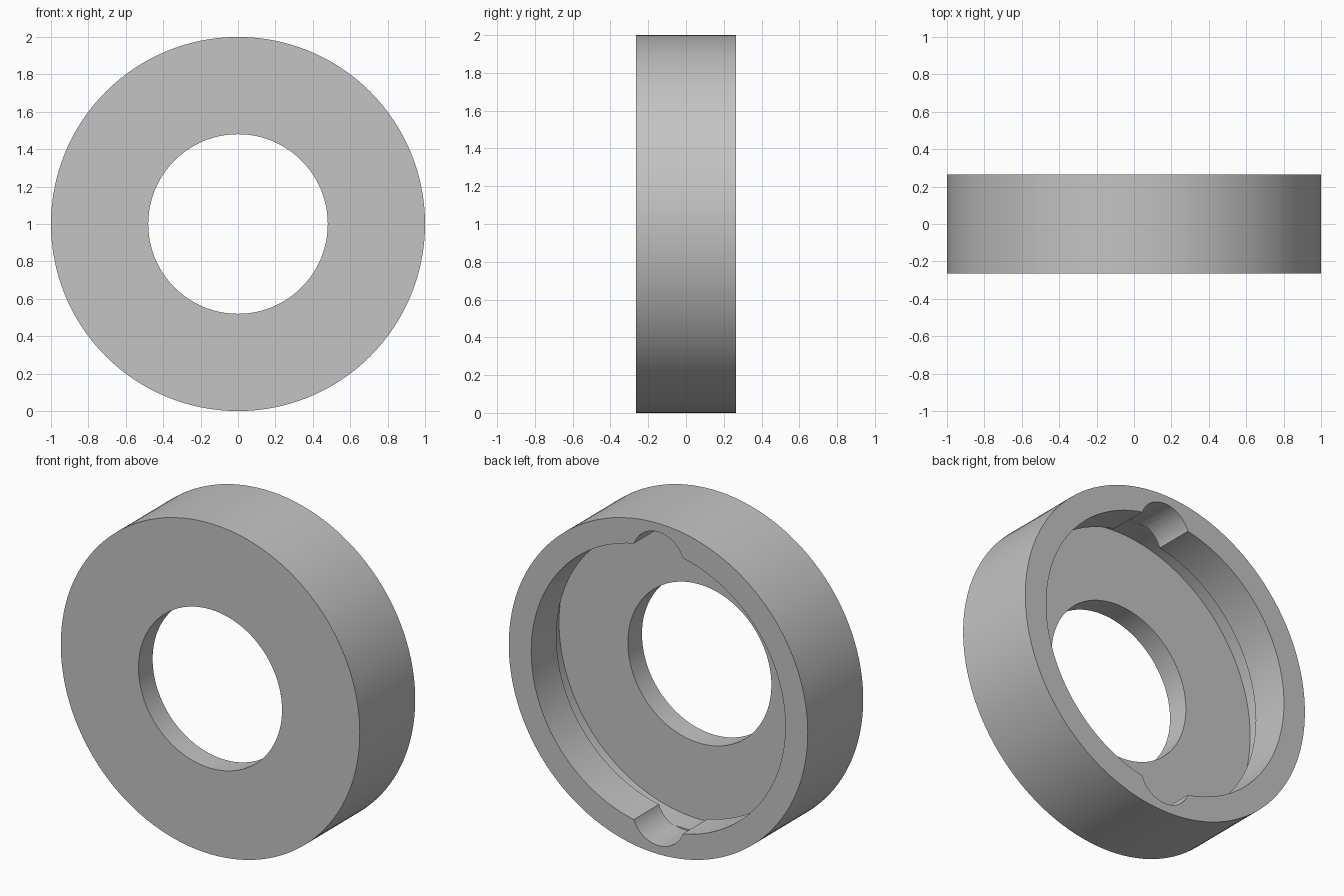
import bpy, bmesh, math
from mathutils import Matrix, Vector

if "Cube" in bpy.data.objects:
    bpy.data.objects.remove(bpy.data.objects["Cube"])

SEGMENTS = 128
HALF = 0.265          # half thickness along y
FLOOR_Y = -0.13       # pocket floor
LIP_Y = 0.025         # inner end of the lip
CENTRE = Vector((0, 0, 1))

grey = bpy.data.materials.new("plain grey")
grey.use_nodes = True
colour = (0.55, 0.55, 0.55, 1)
grey.diffuse_color = colour
grey.node_tree.nodes["Principled BSDF"].inputs["Base Color"].default_value = colour


def make_object(name, bm):
    bmesh.ops.recalc_face_normals(bm, faces=bm.faces)
    mesh = bpy.data.meshes.new(name)
    bm.to_mesh(mesh)
    bm.free()
    mesh.materials.append(grey)
    obj = bpy.data.objects.new(name, mesh)
    bpy.context.collection.objects.link(obj)
    return obj


def lathe(name, profile):
    """Turn a closed (radius, y) profile about the y axis."""
    bm = bmesh.new()
    verts = [bm.verts.new(CENTRE + Vector((0, y, r))) for r, y in profile]
    edges = [bm.edges.new((v, verts[i - 1])) for i, v in enumerate(verts)]
    bmesh.ops.spin(bm, geom=verts + edges, cent=CENTRE, axis=(0, 1, 0),
                   angle=math.tau, steps=SEGMENTS, use_merge=False)
    bmesh.ops.remove_doubles(bm, verts=bm.verts, dist=1e-4)
    return make_object(name, bm)


def rod(name, z, radius, y0, y1):
    """Cylinder along y, used to cut a notch."""
    bm = bmesh.new()
    place = Matrix.Translation((0, (y0 + y1) / 2, z)) @ Matrix.Rotation(math.pi / 2, 4, "X")
    bmesh.ops.create_cone(bm, cap_ends=True, segments=64, radius1=radius,
                          radius2=radius, depth=y1 - y0, matrix=place)
    return make_object(name, bm)


# Ring with a centre hole, a rear pocket and an undercut behind the lip
ring = lathe("ring_housing", [
    (0.48, -HALF), (1.0, -HALF), (1.0, HALF), (0.85, HALF),
    (0.85, LIP_Y), (0.94, LIP_Y), (0.94, FLOOR_Y), (0.48, FLOOR_Y)])

# Rounded entry notches through the lip, top and bottom
bpy.context.view_layer.objects.active = ring
ring.select_set(True)
for label, side in (("top", 1), ("bottom", -1)):
    cutter = rod(label + "_notch_cutter", 1 + side * 0.774, 0.174, LIP_Y - 0.01, HALF + 0.1)
    cutter.hide_render = True
    cut = ring.modifiers.new(label + "_notch", "BOOLEAN")
    cut.operation = "DIFFERENCE"
    cut.solver = "EXACT"
    cut.object = cutter
    bpy.ops.object.modifier_apply(modifier=cut.name)
    bpy.data.objects.remove(cutter)

bpy.ops.object.shade_smooth_by_angle(angle=math.radians(30))
